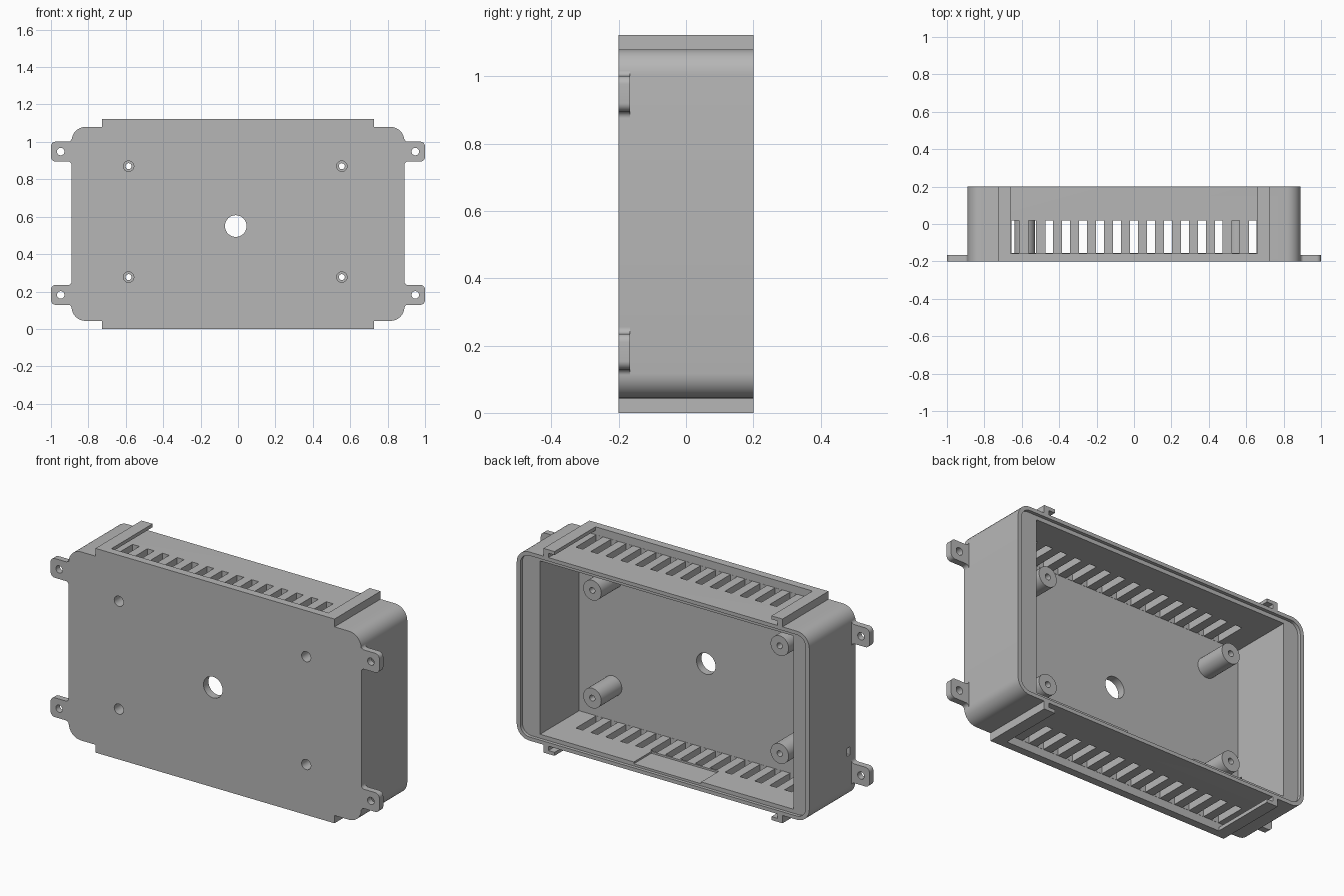
import bpy, bmesh, math
from mathutils import Matrix, Vector

cube = bpy.data.objects.get("Cube")
if cube:
    bpy.data.objects.remove(cube, do_unlink=True)

grey = bpy.data.materials.new("plain_grey")
grey.use_nodes = True
COLOUR = (0.47, 0.47, 0.47, 1)
grey.diffuse_color = COLOUR
grey.node_tree.nodes["Principled BSDF"].inputs["Base Color"].default_value = COLOUR

FRONT, FLOOR, BACK = -0.2, -0.157, 0.2
BOTTOM, TOP, MID = 0.043, 1.08, 0.5615


def arc(cx, cz, r, a0, a1, n=8):
    angles = [math.radians(a0 + (a1 - a0) * i / n) for i in range(n + 1)]
    return [(cx + r * math.cos(a), cz + r * math.sin(a)) for a in angles]


def rounded_rect(w, h, r):
    pts = []
    for i, (sx, sz) in enumerate([(1, 1), (-1, 1), (-1, -1), (1, -1)]):
        pts += arc(sx * (w - r), MID + sz * (h - r), r, 90 * i, 90 * i + 90)
    return pts


def prism(bm, pts, y0, y1):
    """Extrude an x/z outline along y."""
    a = [bm.verts.new((x, y0, z)) for x, z in pts]
    b = [bm.verts.new((x, y1, z)) for x, z in pts]
    n = len(pts)
    faces = [bm.faces.new(a), bm.faces.new(b[::-1])]
    for i in range(n):
        j = (i + 1) % n
        faces.append(bm.faces.new((a[j], a[i], b[i], b[j])))
    bmesh.ops.recalc_face_normals(bm, faces=faces)


def box(bm, x0, x1, y0, y1, z0, z1):
    prism(bm, [(x0, z0), (x1, z0), (x1, z1), (x0, z1)], y0, y1)


def rod(bm, x, z, r, y0, y1, n=32):
    prism(bm, arc(x, z, r, 0, 360, n)[:-1], y0, y1)


def finish(bm, name):
    mesh = bpy.data.meshes.new(name)
    bm.to_mesh(mesh)
    bm.free()
    mesh.materials.append(grey)
    obj = bpy.data.objects.new(name, mesh)
    bpy.context.collection.objects.link(obj)
    return obj


def cut(obj, *cutters):
    """Subtract each cutter and bake the result."""
    for c in cutters:
        m = obj.modifiers.new("cut", 'BOOLEAN')
        m.operation, m.solver, m.object = 'DIFFERENCE', 'EXACT', c
    bpy.context.view_layer.update()
    dg = bpy.context.evaluated_depsgraph_get()
    baked = bpy.data.meshes.new_from_object(obj.evaluated_get(dg))
    obj.modifiers.clear()
    obj.data = baked


POSTS = [(x, z) for x in (-0.585, 0.555) for z in (0.277, 0.87)]
TABS = [(s, z) for s in (-1, 1) for z in (0.182, 0.948)]

# Rounded enclosure
bm = bmesh.new()
prism(bm, rounded_rect(0.89, (TOP - BOTTOM) / 2, 0.075), FRONT, BACK)
shell = finish(bm, "enclosure_shell")

# Posts that carry the circuit board
bm = bmesh.new()
for x, z in POSTS:
    rod(bm, x, z, 0.055, FLOOR - 0.01, 0.022)
posts = finish(bm, "screw_posts")

# Ears with rounded ends and filleted roots
bm = bmesh.new()
for s, z in TABS:
    h, f, r = 0.053, 0.018, 0.025
    pts = (arc(0.89 + f, z - h - f, f, 180, 90) + arc(1 - r, z - h + r, r, 270, 360)
           + arc(1 - r, z + h - r, r, 0, 90) + arc(0.89 + f, z + h + f, f, 270, 180))
    prism(bm, [(s * px, pz) for px, pz in pts], FRONT, -0.166)
tabs = finish(bm, "mounting_tabs")

# Cover rails and front stop strips, on the top and the bottom
bm = bmesh.new()
for up in (1, -1):
    def level(d):
        return TOP + d if up > 0 else BOTTOM - d
    box(bm, -0.727, 0.727, FRONT, FLOOR, *sorted((level(0), level(0.043))))
    for s in (-1, 1):
        hook = [(0.727, 0), (0.727, 0.043), (0.66, 0.043),
                (0.66, 0.024), (0.697, 0.024), (0.697, 0)]
        prism(bm, [(s * x, level(d)) for x, d in hook], FLOOR, BACK)
finish(bm, "cover_rails")

# Cutter: main cavity
bm = bmesh.new()
box(bm, -0.78, 0.76, FLOOR, 0.3, BOTTOM + 0.042, TOP - 0.042)
cavity = finish(bm, "cavity_cutter")

# Cutter: stepped rim for the lid
bm = bmesh.new()
prism(bm, rounded_rect(0.868, (TOP - BOTTOM) / 2 - 0.02, 0.055), 0.182, 0.3)
rim = finish(bm, "rim_cutter")

# Cutter: vent slots, cable port and shallow relief in the lower wall
bm = bmesh.new()
for i in range(15):
    x = (i - 7) * 0.0907
    for z in (BOTTOM, TOP):
        box(bm, x - 0.021, x + 0.021, FLOOR + 0.001, 0.02, z - 0.06, z + 0.06)
box(bm, -0.95, -0.7, FLOOR + 0.002, -0.13, 0.285, 0.33)
box(bm, -0.22, 0.19, 0.03, 0.3, BOTTOM + 0.032, BOTTOM + 0.06)
vents = finish(bm, "vent_cutter")

# Cutter: through holes
bm = bmesh.new()
rod(bm, -0.012, 0.55, 0.058, -0.3, 0.0, 40)
for x, z in POSTS:
    rod(bm, x, z, 0.016, -0.3, 0.1)
for s, z in TABS:
    rod(bm, s * 0.948, z, 0.02, -0.3, 0.0)
holes = finish(bm, "hole_cutter")

# Cutter: counterbores for the screw heads
bm = bmesh.new()
for x, z in POSTS:
    rod(bm, x, z, 0.028, -0.3, -0.09)
bores = finish(bm, "counterbore_cutter")

cut(shell, cavity, rim, vents, holes, bores)
cut(posts, holes, bores)
cut(tabs, holes)
for c in (cavity, rim, vents, holes, bores):
    bpy.data.objects.remove(c, do_unlink=True)

# Smooth the rounded walls and keep the edges sharp
bpy.ops.object.select_all(action='DESELECT')
for obj in (shell, posts, tabs):
    obj.select_set(True)
    bpy.context.view_layer.objects.active = obj
bpy.ops.object.shade_smooth_by_angle(angle=math.radians(30))
